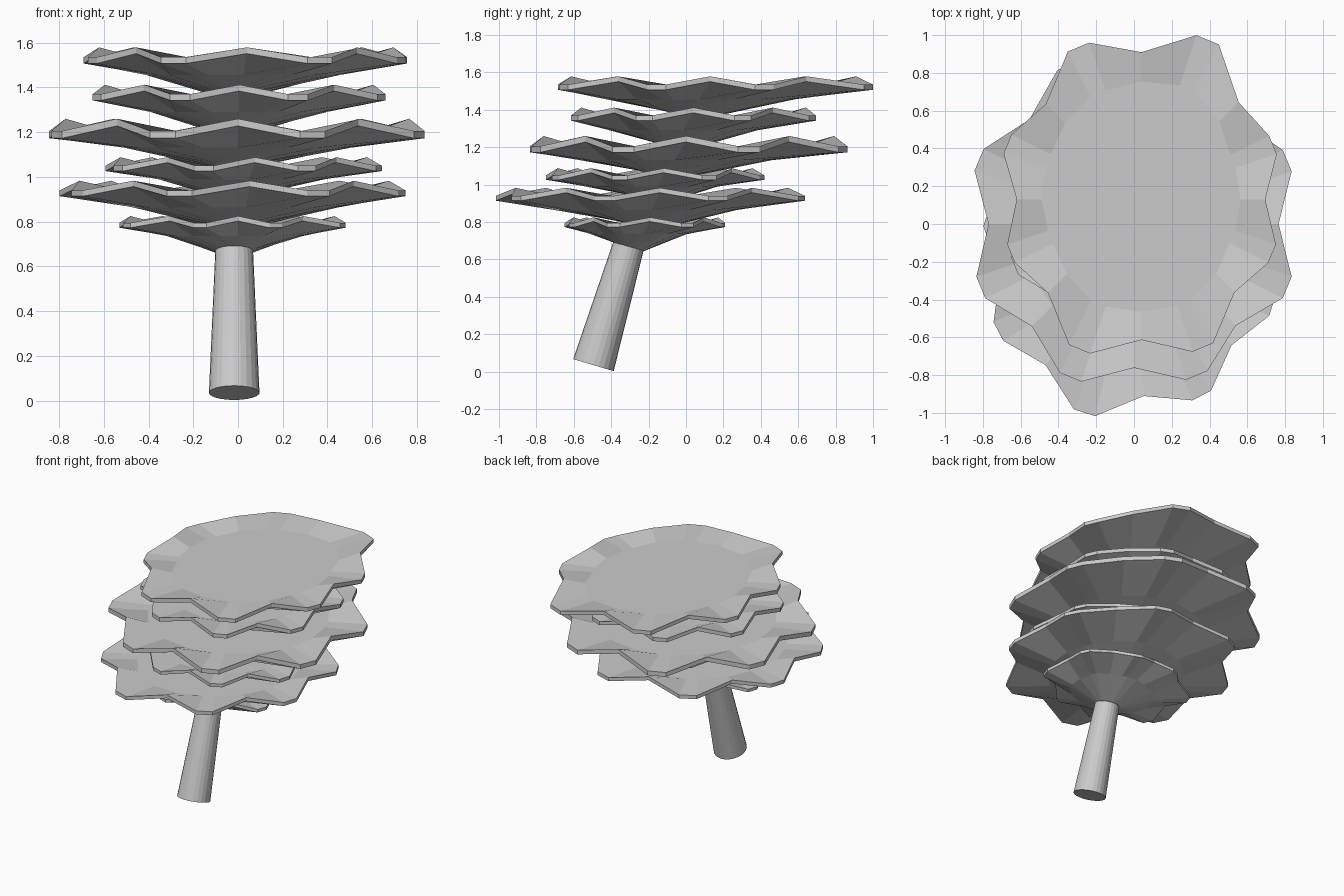
import bpy, bmesh
from math import sin, cos, radians
from mathutils import Vector

if "Cube" in bpy.data.objects:
    bpy.data.objects.remove(bpy.data.objects["Cube"])

LOBES = 8


def make_object(name, rings):
    """Loft equal-length closed rings and cap both ends."""
    bm = bmesh.new()
    loops = [[bm.verts.new(p) for p in ring] for ring in rings]
    n = len(loops[0])
    for a, b in zip(loops, loops[1:]):
        for i in range(n):
            j = (i + 1) % n
            bm.faces.new((a[i], a[j], b[j], b[i]))
    bm.faces.new(loops[0][::-1])
    bm.faces.new(loops[-1])
    bmesh.ops.recalc_face_normals(bm, faces=bm.faces)
    mesh = bpy.data.meshes.new(name)
    bm.to_mesh(mesh)
    bm.free()
    obj = bpy.data.objects.new(name, mesh)
    bpy.context.collection.objects.link(obj)
    return obj


def trunk_y(z):
    return -0.31 + (z - 0.67) * 0.4


# Leaning trunk
base, top = Vector((-0.017, -0.495, 0.035)), Vector((-0.017, -0.305, 0.68))
axis = (top - base).normalized()
side = Vector((1, 0, 0))
other = axis.cross(side)


def trunk_ring(centre, r):
    return [centre + r * (cos(radians(15 * i)) * side + sin(radians(15 * i)) * other)
            for i in range(24)]


make_object("trunk", [trunk_ring(base, 0.113), trunk_ring(top, 0.084)])


# Scalloped foliage tier: lobe tips dip, the valleys between them rise
def foliage_tier(name, cx, cy, z, tips, rise, depth, thick, turn):
    outline = []                                   # angle, rim radius, lift, mean radius
    for k in range(LOBES):
        a = 45 * k + turn
        valley = 0.87 * (tips[k - 1] + tips[k]) / 2
        outline.append((radians(a), valley, rise, valley))
        for d in (18.5, 26.5):
            outline.append((radians(a + d), tips[k], 0, 0.87 * tips[k]))

    def ring(x, y, h, scale, lift):
        return [(x + scale * m * cos(a), y + scale * m * sin(a), h + lift * l)
                for a, r, l, m in outline]

    def rim(h):
        return [(cx + r * cos(a), cy + r * sin(a), h + l) for a, r, l, m in outline]

    zb = z - depth
    yb = trunk_y(zb)
    neck = [(-0.017 + 0.088 * cos(a), yb + 0.088 * sin(a), zb - 0.28 * 0.088 * sin(a))
            for a, r, l, m in outline]
    make_object(name, [
        neck,
        ring(cx * 0.6, yb * 0.4 + cy * 0.6, z - 0.48 * depth, 0.66, 0),
        rim(z - thick),
        rim(z),
        ring(cx, cy, z, 0.8, 0),
    ])


TIERS = [
    (-0.02, -0.215, 0.795, [.52, .44, .45, .53, .53, .45, .44, .52], .030, .125, .022, 3),
    (-0.01, -0.200, 0.940, [.80, .86, .86, .81, .80, .84, .80, .78], .043, .160, .026, 5),
    (0.03, -0.165, 1.050, [.63, .60, .60, .64, .64, .60, .60, .63], .038, .130, .024, 5),
    (0.00, 0.000, 1.205, [.88, .91, .91, .89, .88, .88, .87, .88], .055, .155, .032, 0),
    (0.005, 0.040, 1.370, [.69, .69, .69, .69, .69, .69, .69, .69], .042, .165, .028, 0),
    (0.04, 0.130, 1.535, [.755, .917, .875, .77, .75, .86, .85, .75], .044, .165, .028, 0),
]
for i, t in enumerate(TIERS, 1):
    foliage_tier(f"foliage_tier_{i}", *t)
